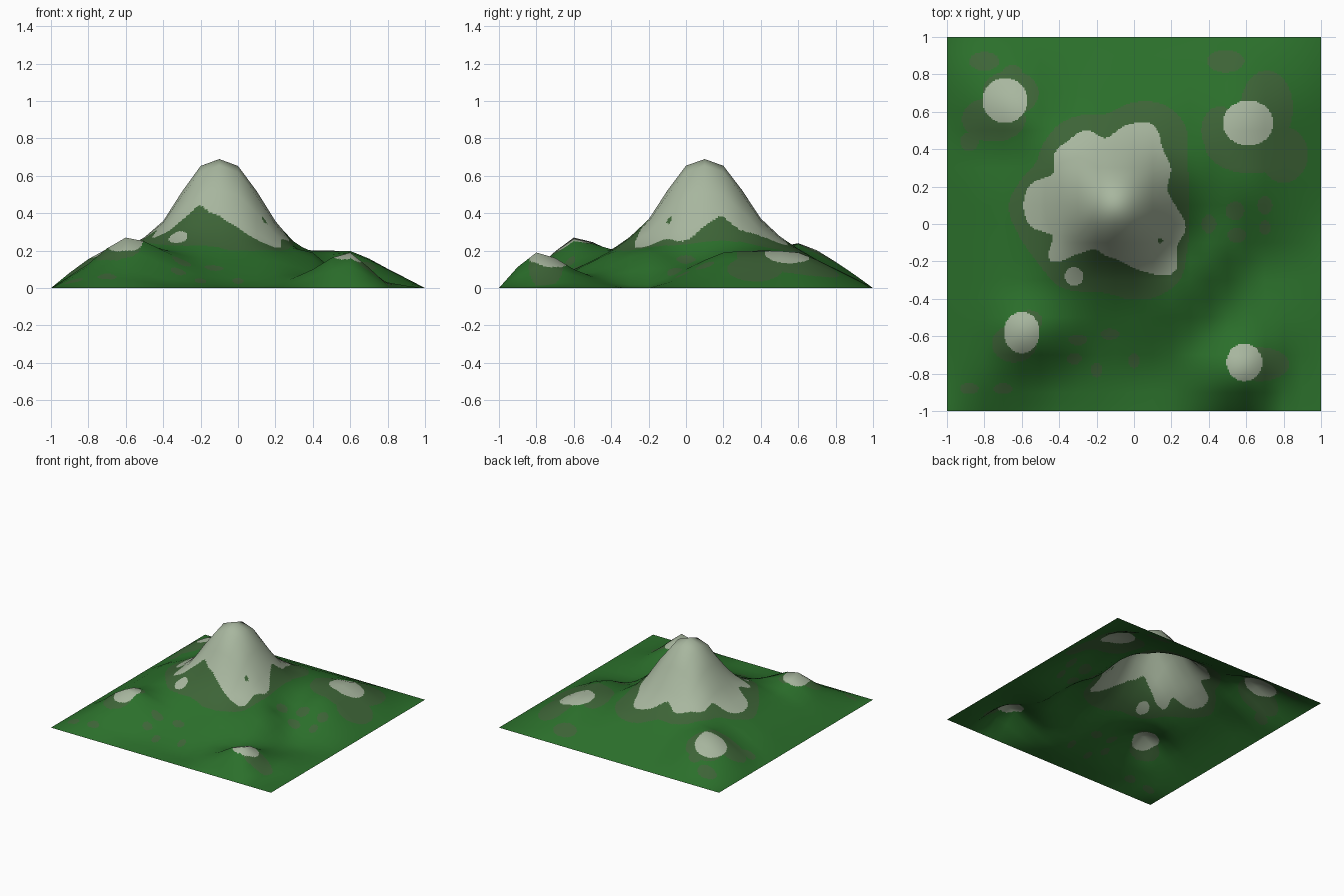
import bpy, math

if "Cube" in bpy.data.objects:
    bpy.data.objects.remove(bpy.data.objects["Cube"])

# Coarse heights on a 0.2 grid (rows y = 0.8 .. -0.8, columns x = -0.8 .. 0.8), in hundredths; rim is 0
ROWS = """10 14 10 10 10 10 10 10 5
15.5 24 20 21 20 19 17 19 10
10 19 28 36 36 25 20 19.5 10
12 21 35 62 62 35 18 19 10
12 21 35 62 62 34 14 10 6
12 20 29 35.5 35.5 23 19 2 0
12 20 20.5 20.5 20 19 12 3 1
13 27 20 11 10 9 6 10 3
9 10 5 3 1 2 10 19 1.5"""
inner = [[float(v) / 100 for v in r.split()] for r in ROWS.splitlines()][::-1]
H = [[0] * 11] + [[0] + r + [0] for r in inner] + [[0] * 11]


def cubic(a, b, c, d, t):
    return b + .5 * t * (c - a + t * (2*a - 5*b + 4*c - d + t * (3*(b - c) + d - a)))


def sample(row, u):
    """Smooth curve through evenly spaced values, mirrored at the ends."""
    n = len(row) - 1
    i = min(int(u), n - 1)
    lo = row[i - 1] if i else 2 * row[0] - row[1]
    hi = row[i + 2] if i + 2 <= n else 2 * row[n] - row[n - 1]
    return cubic(lo, row[i], row[i + 1], hi, u - i)


# Smooth to a 0.1 mesh, which gives the slightly faceted outline
M = [[max(0, sample([sample(r, i / 2) for r in H], j / 2)) for i in range(21)] for j in range(21)]


def height(x, y):
    u, v = (x + 1) * 10, (y + 1) * 10
    i, j = min(int(u + 1e-6), 19), min(int(v + 1e-6), 19)
    s, t = u - i, v - j
    return ((M[j][i] * (1 - s) + M[j][i + 1] * s) * (1 - t)
            + (M[j + 1][i] * (1 - s) + M[j + 1][i + 1] * s) * t)


# Scalloped bands on the main peak: radius every 15 degrees about its centre
SNOW_R = [.37, .34, .40, .43, .50, .445, .36, .415, .40, .39, .33, .42,
          .44, .42, .33, .42, .30, .245, .27, .31, .41, .51, .44, .44]
SCRUB_R = [.44, .46, .50, .60, .62, .57, .49, .50, .50, .47, .44, .48,
           .52, .50, .48, .48, .50, .48, .47, .52, .56, .56, .50, .46]


def in_band(x, y, radii):
    dx, dy = x + .15, y - .1
    u = (math.atan2(dy, dx) % math.tau) / math.tau * 24
    i = int(u) % 24
    r = cubic(radii[i - 1], radii[i], radii[(i + 1) % 24], radii[(i + 2) % 24], u - int(u))
    return math.hypot(dx, dy) < r


# Patches on the small hills: centre x, y and radii
SNOW = [(-.69, .66, .12, .12), (.61, .54, .135, .12), (-.6, -.58, .095, .11),
        (.59, -.74, .095, .1), (-.32, -.28, .05, .05)]
SCRUB = [(-.75, .56, .17, .12), (-.66, .7, .15, .12), (-.8, .87, .08, .05), (-.65, .82, .05, .03),
         (-.88, .44, .05, .05), (.63, .42, .25, .15), (.71, .62, .14, .2), (.46, .5, .1, .13),
         (.49, .87, .1, .06), (.8, .37, .13, .15), (-.64, -.64, .12, .1), (-.56, -.52, .07, .06),
         (.67, -.75, .16, .09), (-.88, -.88, .05, .03), (-.7, -.88, .05, .03),
         (-.3, -.62, .05, .03), (-.13, -.59, .05, .03), (-.32, -.72, .04, .03),
         (-.2, -.78, .03, .04), (0, -.73, .03, .04), (.4, 0, .04, .05), (.54, .07, .05, .05),
         (.55, -.06, .05, .04), (.7, .1, .04, .05), (.7, -.02, .03, .04)]


def in_patch(x, y, patches):
    return any(((x - a) / rx) ** 2 + ((y - b) / ry) ** 2 < 1 for a, b, rx, ry in patches)


def colour(x, y):
    if math.hypot(x - .14, y + .09) < .015:
        return 1
    if in_band(x, y, SNOW_R) or in_patch(x, y, SNOW):
        return 2
    return 1 if in_band(x, y, SCRUB_R) or in_patch(x, y, SCRUB) else 0


# Terrain sheet, fine enough for clean colour borders
N = 280
P = [-1 + 2 * k / N for k in range(N + 1)]
verts = [(x, y, height(x, y)) for y in P for x in P]
W = N + 1
faces = [(j*W + i, j*W + i + 1, (j+1)*W + i + 1, (j+1)*W + i) for j in range(N) for i in range(N)]
mesh = bpy.data.meshes.new("terrain")
mesh.from_pydata(verts, [], faces)
for name, c in (("grass_green", (.024, .16, .024)), ("scrub_green", (.047, .127, .038)),
                ("pale_rock", (.39, .47, .345))):
    m = bpy.data.materials.new(name)
    m.diffuse_color = (*c, 1)
    m.use_nodes = True
    m.node_tree.nodes["Principled BSDF"].inputs["Base Color"].default_value = m.diffuse_color
    mesh.materials.append(m)
for p in mesh.polygons:
    p.material_index = colour(p.center.x, p.center.y)
    p.use_smooth = True

# Soft shading across the facets
normals = []
for x, y, z in verts:
    e = .1
    x0, x1, y0, y1 = max(x - e, -1), min(x + e, 1), max(y - e, -1), min(y + e, 1)
    gx = (height(x1, y) - height(x0, y)) / (x1 - x0)
    gy = (height(x, y1) - height(x, y0)) / (y1 - y0)
    k = math.sqrt(gx * gx + gy * gy + 1)
    normals.append((-gx / k, -gy / k, 1 / k))
mesh.normals_split_custom_set_from_vertices(normals)
terrain = bpy.data.objects.new("terrain", mesh)
bpy.context.collection.objects.link(terrain)
